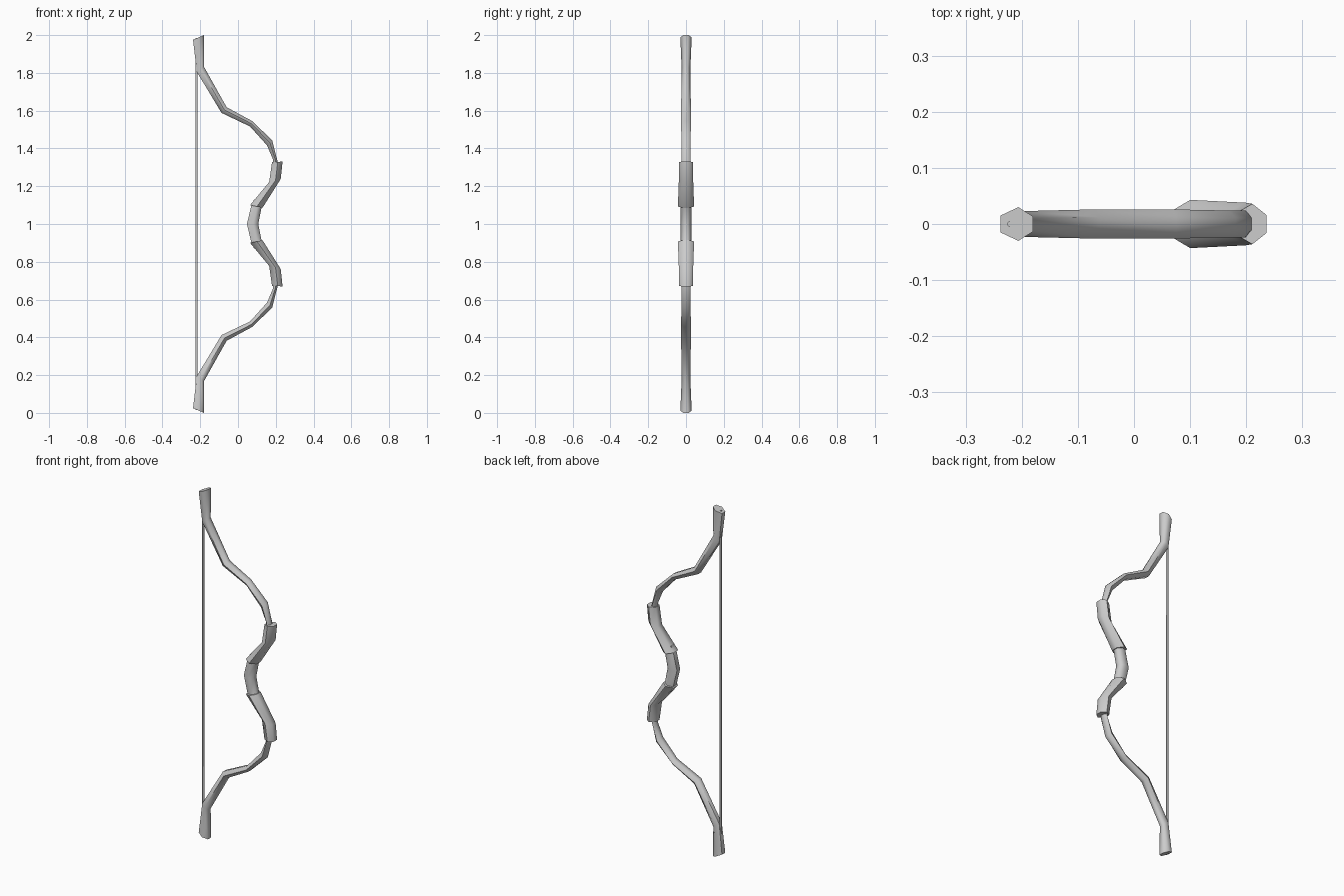
import bpy, bmesh, math
from mathutils import Vector

if "Cube" in bpy.data.objects:
    bpy.data.objects.remove(bpy.data.objects["Cube"])


def loft(name, sections, mirror=True):
    """Six-sided bar; each section = (inner x, z, outer x, z, half width), z measured from mid height."""
    bm = bmesh.new()
    rings = []
    for xi, zi, xo, zo, w in sections:
        a, b = Vector((xi, 0, zi)), Vector((xo, 0, zo))
        mid = a.lerp(b, 0.55)
        ring = [(a, -0.5), (mid, -1), (b, -0.45), (b, 0.45), (mid, 1), (a, 0.5)]
        rings.append([bm.verts.new(p + Vector((0, s * w, 0))) for p, s in ring])
    for r, q in zip(rings, rings[1:]):
        for i in range(6):
            j = (i + 1) % 6
            bm.faces.new((r[i], r[j], q[j], q[i]))
    bm.faces.new(rings[0][::-1])
    bm.faces.new(rings[-1])
    bmesh.ops.recalc_face_normals(bm, faces=bm.faces)
    me = bpy.data.meshes.new(name)
    bm.to_mesh(me)
    bm.free()
    ob = bpy.data.objects.new(name, me)
    bpy.context.collection.objects.link(ob)
    ob.location.z = 1
    if mirror:
        m = ob.modifiers.new("Mirror", "MIRROR")
        m.use_axis = (False, False, True)
    smooth(ob)
    return ob


def smooth(ob):
    bpy.ops.object.select_all(action='DESELECT')
    ob.select_set(True)
    bpy.context.view_layer.objects.active = ob
    bpy.ops.object.shade_smooth_by_angle(angle=math.radians(62))


# Curved limbs, from the grip out to the tip
loft("limbs", [
    (0.185, 0.30, 0.215, 0.30, 0.024),
    (0.185, 0.342, 0.208, 0.337, 0.024),
    (0.154, 0.416, 0.181, 0.443, 0.024),
    (0.064, 0.516, 0.075, 0.545, 0.026),
    (-0.087, 0.588, -0.060, 0.618, 0.026),
    (-0.218, 0.805, -0.180, 0.832, 0.023),
    (-0.238, 0.975, -0.180, 1.0, 0.030),
])

# Thick sleeves above and below the handle
loft("grip_sleeves", [
    (0.064, 0.100, 0.130, 0.086, 0.043),
    (0.165, 0.222, 0.226, 0.238, 0.038),
    (0.180, 0.328, 0.236, 0.330, 0.036),
])

# Central handle
loft("handle", [
    (0.085, -0.13, 0.135, -0.11, 0.029),
    (0.070, -0.095, 0.124, -0.085, 0.029),
    (0.047, 0, 0.107, 0, 0.029),
    (0.070, 0.095, 0.124, 0.085, 0.029),
    (0.085, 0.13, 0.135, 0.11, 0.029),
], mirror=False)

# Bow string
bpy.ops.mesh.primitive_cylinder_add(vertices=6, radius=0.006, depth=1.97, location=(-0.22, 0, 1))
string = bpy.context.object
string.name = "bow_string"
smooth(string)
